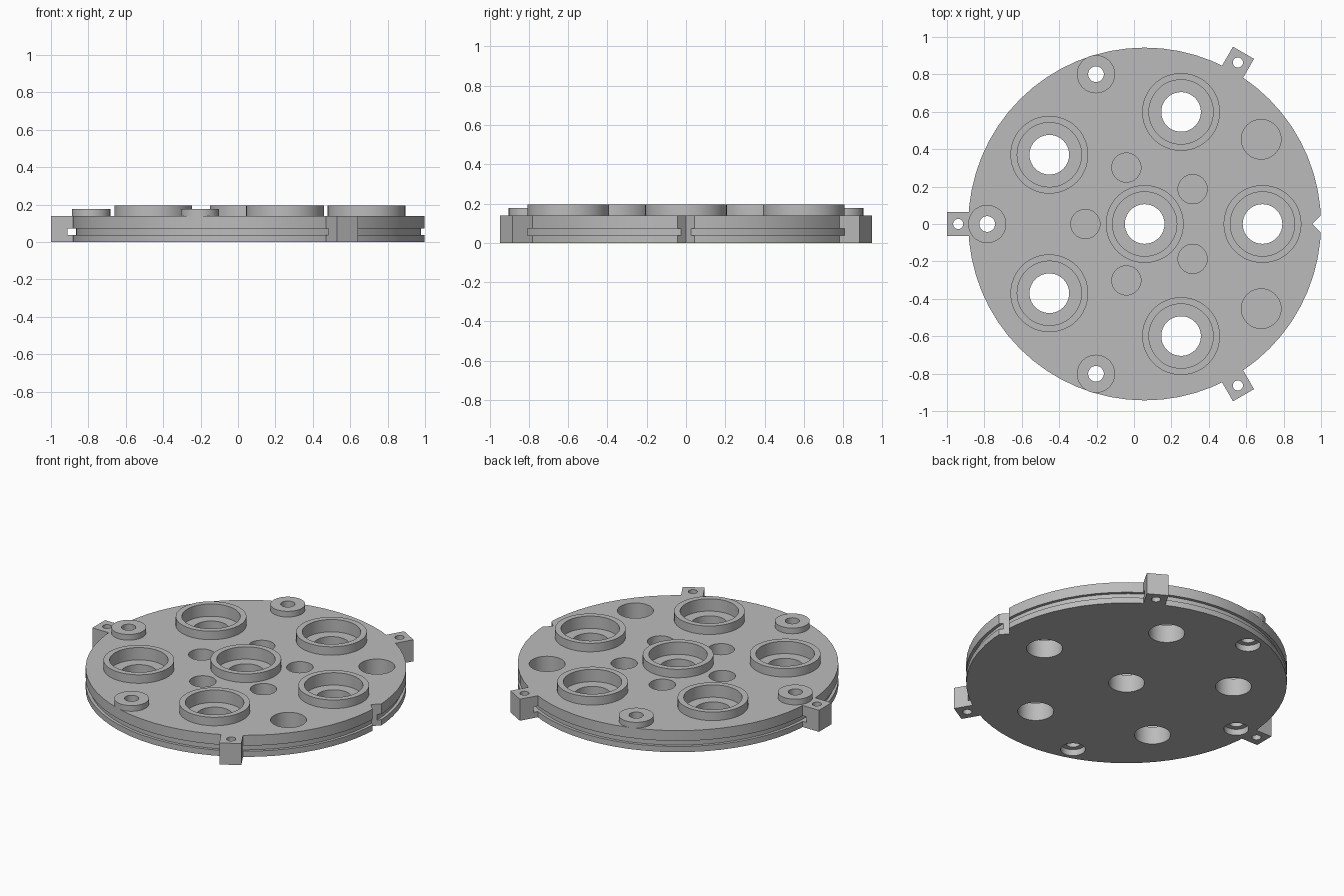
import bpy
from math import radians, cos, sin
from mathutils import Matrix

if "Cube" in bpy.data.objects:
    bpy.data.objects.remove(bpy.data.objects["Cube"], do_unlink=True)

CX = 0.057          # centre of the disc
TOP = 0.14          # top of the plate

grey = bpy.data.materials.new("machined grey")
grey.use_nodes = True
colour = (0.5, 0.5, 0.5, 1)
grey.diffuse_color = colour
grey.node_tree.nodes["Principled BSDF"].inputs["Base Color"].default_value = colour


def polar(dist, deg):
    return CX + dist * cos(radians(deg)), dist * sin(radians(deg))


def cylinder(name, r, z0, z1, dist=0, deg=0, sides=40):
    x, y = polar(dist, deg)
    bpy.ops.mesh.primitive_cylinder_add(vertices=sides, radius=r, depth=z1 - z0,
                                        location=(x, y, (z0 + z1) / 2))
    ob = bpy.context.object
    ob.name = name
    return ob


def block(name, size, dist, deg, z, spin=0):
    x, y = polar(dist, deg)
    bpy.ops.mesh.primitive_cube_add(size=1)
    ob = bpy.context.object
    ob.name = name
    ob.data.transform(Matrix.Translation((x, y, z))
                      @ Matrix.Rotation(radians(deg + spin), 4, 'Z')
                      @ Matrix.Diagonal((*size, 1)))
    return ob


def combine(target, tool, operation):
    mod = target.modifiers.new("join", 'BOOLEAN')
    mod.operation, mod.object, mod.solver = operation, tool, 'EXACT'
    bpy.context.view_layer.objects.active = target
    bpy.ops.object.modifier_apply(modifier=mod.name)
    bpy.data.objects.remove(tool, do_unlink=True)


# Layout: one centre socket plus a ring of five, three bosses, three lugs
sockets = [(0, 0)] + [(0.63, a) for a in range(0, 360, 72)]
bosses = [(0.842, a) for a in (108, 180, 252)]
lugs = (60, 180, 300)

# Disc with lugs
plate = cylinder("base_plate", 0.943, 0, TOP, sides=64)
for a in lugs:
    combine(plate, block("lug", (0.207, 0.13, TOP), 0.9535, a, TOP / 2), 'UNION')

# Groove around the rim, running into the lugs
groove = cylinder("groove", 0.972, 0.037, 0.073, sides=64)
combine(groove, cylinder("groove_core", 0.924, 0, TOP, sides=64), 'DIFFERENCE')
combine(plate, groove, 'DIFFERENCE')

# V notch in the rim
combine(plate, block("notch", (0.1, 0.1, 1), 0.897 + 0.0707, 0, 0, 45), 'DIFFERENCE')

# Raised collars and bosses
for d, a in sockets:
    combine(plate, cylinder("collar", 0.208, 0.12, 0.195, d, a, 48), 'UNION')
for d, a in bosses:
    combine(plate, cylinder("boss", 0.102, 0.132, 0.177, d, a), 'UNION')

# Stepped sockets
for d, a in sockets:
    combine(plate, cylinder("counterbore", 0.172, 0.115, 0.3, d, a, 48), 'DIFFERENCE')
    combine(plate, cylinder("bore", 0.106, -0.1, 0.3, d, a), 'DIFFERENCE')

# Boss holes, wider from below
for d, a in bosses:
    combine(plate, cylinder("boss_hole", 0.042, -0.1, 0.3, d, a), 'DIFFERENCE')
    combine(plate, cylinder("boss_recess", 0.073, -0.1, 0.04, d, a), 'DIFFERENCE')

# Lug holes
for a in lugs:
    combine(plate, cylinder("lug_hole", 0.027, -0.1, 0.3, 0.997, a, 24), 'DIFFERENCE')

# Blind holes
for a in range(36, 360, 72):
    combine(plate, cylinder("blind_hole", 0.078, 0.02, 0.3, 0.317, a), 'DIFFERENCE')
for a in (36, -36):
    combine(plate, cylinder("large_blind_hole", 0.106, 0.02, 0.3, 0.77, a), 'DIFFERENCE')

# Finish
plate.data.materials.clear()
plate.data.materials.append(grey)
bpy.ops.object.select_all(action='DESELECT')
plate.select_set(True)
bpy.context.view_layer.objects.active = plate
bpy.ops.object.shade_smooth_by_angle(angle=radians(30))
